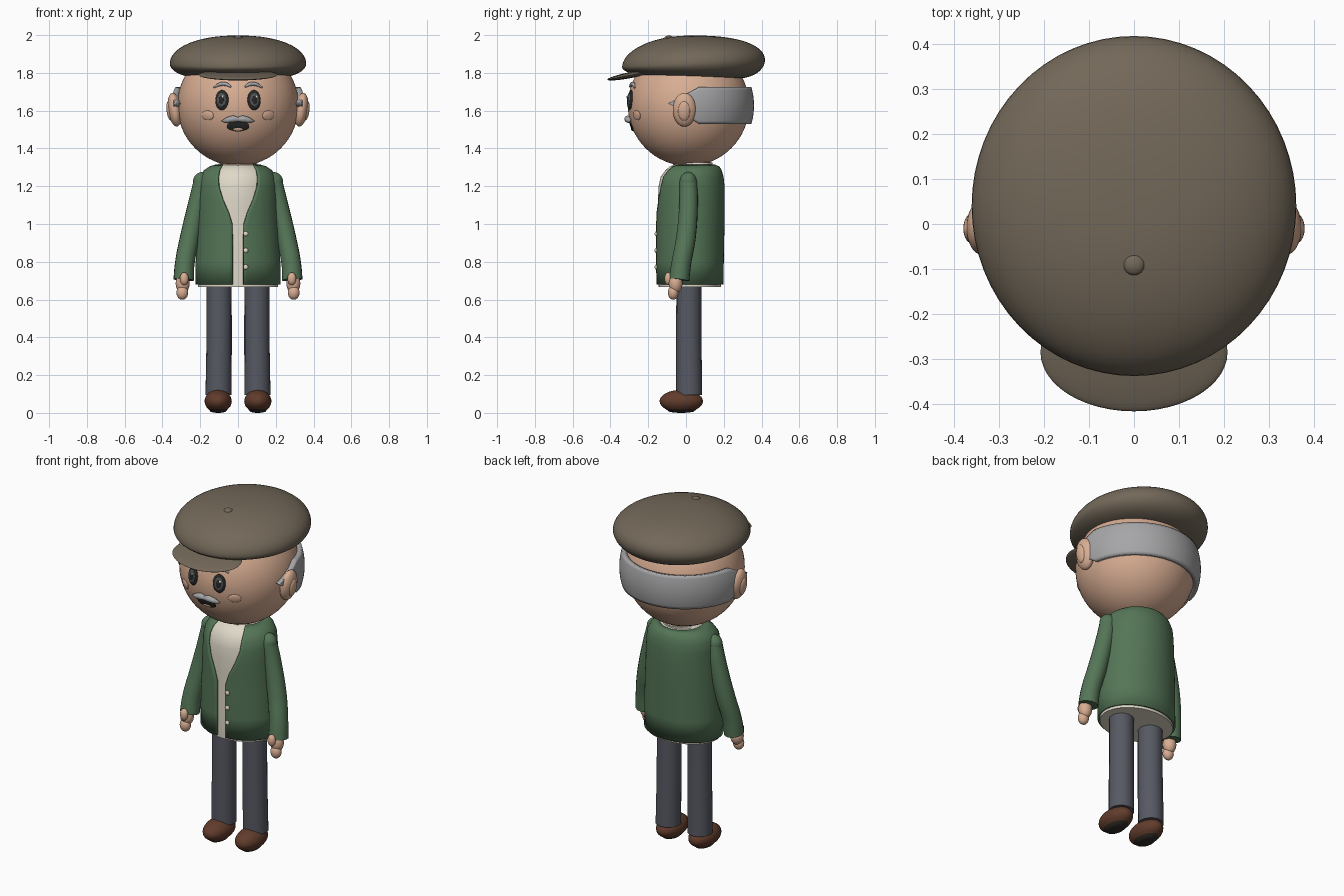
import bpy, bmesh
from math import sin, cos, pi, asin, sqrt, radians
from mathutils import Matrix, Vector, Euler

cube = bpy.data.objects.get("Cube")
if cube:
    bpy.data.objects.remove(cube)


def material(name, rgb):
    m = bpy.data.materials.new(name)
    m.use_nodes = True
    m.diffuse_color = (*rgb, 1)
    m.node_tree.nodes["Principled BSDF"].inputs["Base Color"].default_value = (*rgb, 1)
    return m


HAT = material("olive brown felt", (.17, .138, .1))
SKIN = material("skin", (.69, .42, .29))
HAIR = material("grey hair", (.38, .38, .39))
GREEN = material("green wool", (.09, .18, .095))
CREAM = material("cream shirt", (.74, .69, .58))
SLATE = material("slate trousers", (.095, .1, .125))
BROWN = material("brown leather", (.12, .045, .025))
SOLE = material("dark sole", (.03, .025, .02))
DARK = material("eye black", (.02, .02, .02))
IRIS = material("iris grey", (.08, .085, .09))

HEAD, R = Vector((0, .013, 1.628)), .321


def finish(obj, *mats, angle=50):
    for m in mats:
        obj.data.materials.append(m)
    bpy.ops.object.select_all(action='DESELECT')
    obj.select_set(True)
    bpy.context.view_layer.objects.active = obj
    bpy.ops.object.shade_smooth_by_angle(angle=radians(angle))
    return obj


def from_bmesh(name, bm, *mats, angle=50):
    bmesh.ops.recalc_face_normals(bm, faces=bm.faces)
    me = bpy.data.meshes.new(name)
    bm.to_mesh(me)
    bm.free()
    obj = bpy.data.objects.new(name, me)
    bpy.context.collection.objects.link(obj)
    return finish(obj, *mats, angle=angle)


def ball(name, loc, radii, mat, rot=(0, 0, 0), seg=32):
    bm = bmesh.new()
    mtx = Matrix.LocRotScale(Vector(loc), Euler(rot), Vector(radii))
    bmesh.ops.create_uvsphere(bm, u_segments=seg, v_segments=seg // 2, radius=1, matrix=mtx)
    return from_bmesh(name, bm, mat)


def on_face(x, z, lift=0):
    # Point on the front of the head, and the rotation that faces outward there
    dz = z - HEAD.z
    p = Vector((x, HEAD.y - sqrt(R * R - x * x - dz * dz), z))
    n = (p - HEAD).normalized()
    return p + n * lift, (-asin(dz / R), 0, asin(x / sqrt(R * R - dz * dz)))


def face_ball(name, x, z, radii, mat, lift=0, roll=0):
    p, (rx, _, rz) = on_face(x, z, lift)
    return ball(name, p, radii, mat, (rx, roll, rz))


def tube(name, path, mat):
    # Smooth tapered tube through (x, y, z, radius) points
    cu = bpy.data.curves.new(name, 'CURVE')
    cu.dimensions = '3D'
    cu.bevel_depth, cu.bevel_resolution, cu.resolution_u = 1, 6, 8
    cu.use_fill_caps = True
    sp = cu.splines.new('BEZIER')
    sp.bezier_points.add(len(path) - 1)
    for bp, (x, y, z, r) in zip(sp.bezier_points, path):
        bp.co, bp.radius = (x, y, z), r
        bp.handle_left_type = bp.handle_right_type = 'AUTO'
    obj = bpy.data.objects.new(name, cu)
    bpy.context.collection.objects.link(obj)
    bpy.ops.object.select_all(action='DESELECT')
    obj.select_set(True)
    bpy.context.view_layer.objects.active = obj
    bpy.ops.object.convert(target='MESH')
    return finish(bpy.context.object, mat)


def skin_rows(bm, rows, closed=False):
    grid = [[bm.verts.new(p) for p in row] for row in rows]
    for a, b in zip(grid, grid[1:]):
        n = len(a)
        for i in range(n if closed else n - 1):
            j = (i + 1) % n
            bm.faces.new((a[i], a[j], b[j], b[i]))
    return grid


def thicken(obj, t):
    mod = obj.modifiers.new("thickness", 'SOLIDIFY')
    mod.thickness, mod.offset = t, -1


# Head and neck
ball("head", HEAD, (R, R, R), SKIN, seg=64)
tube("neck", [(0, .03, 1.2, .1), (0, .03, 1.36, .1)], SKIN)

# Flat cap: domed top, flatter underside, fuller at the back
rows = []
for k in range(1, 32):
    u = pi / 2 - pi * k / 32
    if u >= 0:
        r, z, lean = cos(u) ** .9, 1.85 + .148 * sin(u), .05 * cos(u)
    else:
        r, z, lean = cos(u) ** .5, 1.85 + .083 * sin(u), .05 + .08 * sin(u)
    rows.append([(.361 * r * sin(t), .04 + .378 * r * cos(t), z + lean * .378 * r * cos(t))
                 for t in (2 * pi * i / 64 for i in range(64))])
bm = bmesh.new()
grid = skin_rows(bm, rows, True)
bm.faces.new(grid[0])
bm.faces.new(grid[-1])
from_bmesh("cap", bm, HAT)
ball("cap_button", (0, -.09, 1.984), (.024, .024, .014), HAT)
ball("cap_brim", (0, -.285, 1.79), (.208, .134, .016), HAT, (radians(11), 0, 0), 48)

# Hair band around the back, tapering to a point in front of each ear
rows = []
for i in range(81):
    a = radians(-107 + 214 * i / 80)
    f = min(1, max(.02, (radians(107) - abs(a)) / radians(27)))
    row = []
    for j in range(13):
        dz = .098 * f * (j / 6 - 1) + .012 * (1 - f)
        r = sqrt(.35 ** 2 - dz * dz)
        row.append((r * sin(a), .01 + r * cos(a), 1.627 + dz))
    rows.append(row)
bm = bmesh.new()
skin_rows(bm, rows)
hair = from_bmesh("hair_band", bm, HAIR)
thicken(hair, .032)

# Face
for s, side in ((-1, "right"), (1, "left")):
    face_ball(side + "_eye", s * .085, 1.656, (.036, .012, .053), DARK)
    face_ball(side + "_iris", s * .085, 1.656, (.025, .006, .037), IRIS, .0085)
    face_ball(side + "_pupil", s * .085, 1.656, (.014, .004, .021), DARK, .013)
    face_ball(side + "_eye_glint", s * .085 + .008, 1.672, (.006, .003, .007), CREAM, .0165)
    face_ball(side + "_cheek", s * .16, 1.575, (.036, .008, .026), SKIN)
    brow = [(.037, 1.725, .005), (.062, 1.738, .01), (.092, 1.738, .01), (.127, 1.72, .004)]
    tube(side + "_eyebrow", [(*on_face(s * x, z, .006)[0], r) for x, z, r in brow], HAIR)
    wing = [(0, 1.556, .012), (.025, 1.558, .018), (.055, 1.552, .015), (.085, 1.546, .003)]
    tube(side + "_moustache", [(*on_face(s * x, z, .01)[0], r) for x, z, r in wing], HAIR)
    # Ears with a raised inner fold
    ball(side + "_ear", (s * .335, -.008, 1.605), (.036, .062, .09), SKIN, (0, s * radians(8), 0))
    ball(side + "_inner_ear", (s * .362, -.01, 1.598), (.016, .032, .052), SKIN, (0, s * radians(8), 0))
face_ball("mouth", 0, 1.518, (.06, .006, .03), DARK)
face_ball("lower_lip", 0, 1.503, (.026, .004, .009), SKIN, .005)

# Torso: (z, half width, half depth, centre y, jacket opening half width)
RINGS = [(.68, .226, .178, .02, .029), (.8, .224, .18, .02, .029), (.92, .22, .181, .021, .029),
         (1.0, .216, .182, .022, .031), (1.06, .213, .183, .022, .05), (1.13, .21, .183, .022, .082),
         (1.2, .206, .181, .023, .104), (1.25, .2, .173, .026, .106), (1.285, .18, .155, .034, .1),
         (1.305, .15, .137, .039, .09), (1.315, .118, .112, .04, .08)]
rows = []
for z, rx, ry, cy, gap in RINGS:
    t0 = asin(gap / rx)
    rows.append([(rx * sin(t), cy - ry * cos(t), z)
                 for t in (t0 + (2 * pi - 2 * t0) * i / 64 for i in range(65))])
bm = bmesh.new()
skin_rows(bm, rows)
jacket = from_bmesh("jacket", bm, GREEN, angle=60)
thicken(jacket, .012)

shirt_rings = [(z - (.014 if z < .7 else 0), rx - .013, ry - .013, cy) for z, rx, ry, cy, _ in RINGS]
shirt_rings.append((1.325, .1, .1, .04))
rows = [[(rx * sin(t), cy - ry * cos(t), z) for t in (2 * pi * i / 64 for i in range(64))]
        for z, rx, ry, cy in shirt_rings]
bm = bmesh.new()
grid = skin_rows(bm, rows, True)
bm.faces.new(grid[0])
bm.faces.new(grid[-1])
from_bmesh("shirt", bm, CREAM)

for i in range(3):
    ball("jacket_button", (.041, -.158, .948 - .088 * i), (.013, .008, .013), CREAM, seg=16)

# Limbs
for s, side in ((-1, "right"), (1, "left")):
    ball(side + "_shoulder", (s * .188, .012, 1.225), (.05, .045, .05), GREEN)
    tube(side + "_sleeve", [(s * .188, .012, 1.225, .047), (s * .21, .014, 1.13, .049),
                            (s * .255, .0, .93, .052), (s * .282, -.025, .79, .052),
                            (s * .288, -.036, .705, .054)], GREEN)
    ball(side + "_palm", (s * .293, -.055, .685), (.037, .036, .052), SKIN)
    ball(side + "_fingers", (s * .295, -.068, .637), (.031, .028, .038), SKIN)
    ball(side + "_thumb", (s * .285, -.094, .71), (.023, .02, .034), SKIN)
    tube(side + "_trouser_leg", [(s * .1, .015, .72, .066), (s * .1, .015, .4, .067),
                                 (s * .103, .017, .095, .069)], SLATE)
    # Shoe with a flattened dark underside
    shoe = ball(side + "_shoe", (s * .105, -.025, .065), (.072, .115, .06), BROWN)
    shoe.data.materials.append(SOLE)
    for v in shoe.data.vertices:
        v.co.z = max(v.co.z, .0)
        if v.co.z < .022:
            v.co.z *= .6
    low = min(v.co.z for v in shoe.data.vertices)
    for v in shoe.data.vertices:
        v.co.z -= low
    for f in shoe.data.polygons:
        if f.center.z < .022:
            f.material_index = 1
